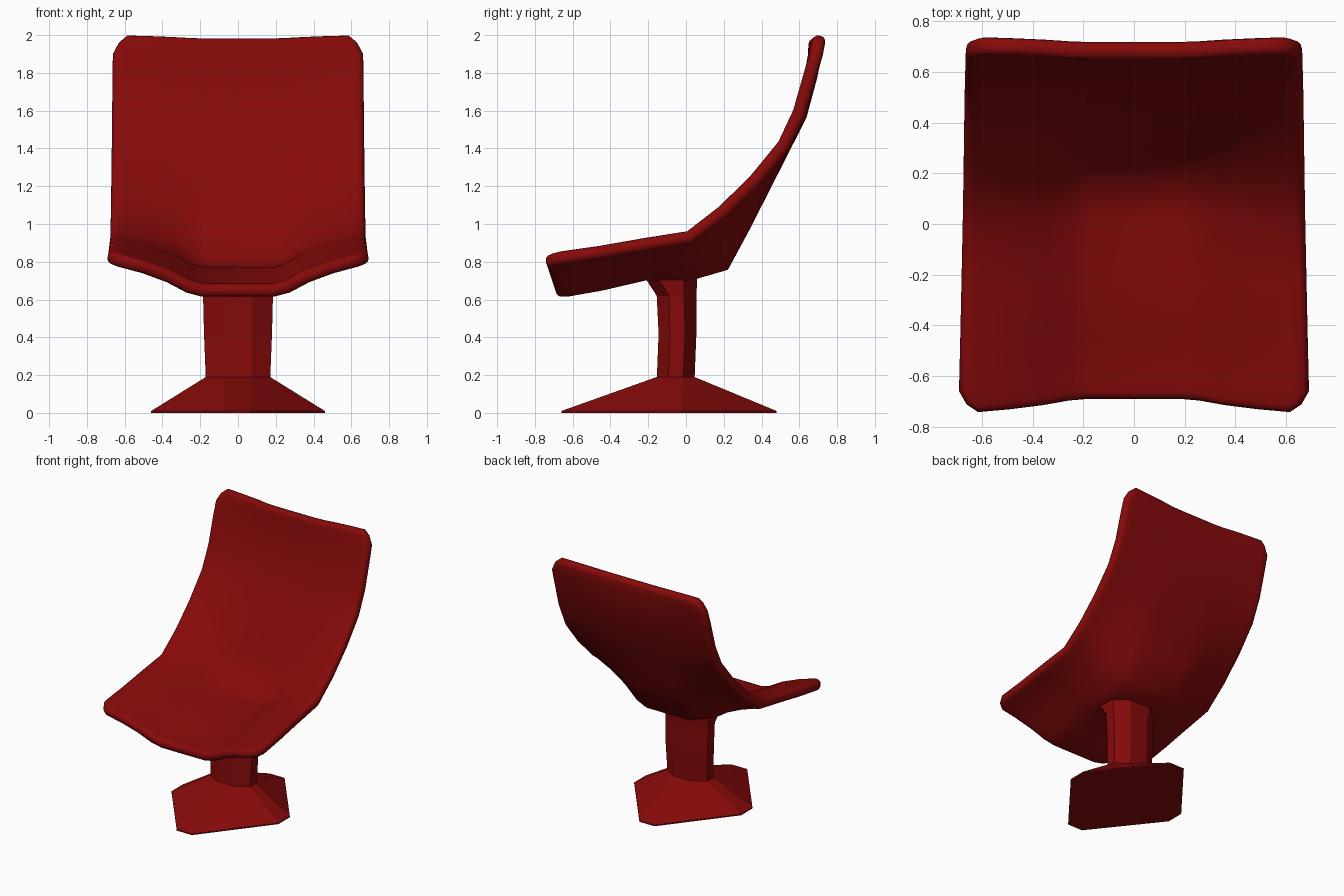
import bpy, bmesh

if "Cube" in bpy.data.objects:
    bpy.data.objects.remove(bpy.data.objects["Cube"])

red = bpy.data.materials.new("dark_red")
red.diffuse_color = (0.24, 0.003, 0.003, 1)
red.use_nodes = True
red.node_tree.nodes["Principled BSDF"].inputs["Base Color"].default_value = red.diffuse_color


def make_object(name, bm):
    bmesh.ops.recalc_face_normals(bm, faces=bm.faces)
    mesh = bpy.data.meshes.new(name)
    bm.to_mesh(mesh)
    bm.free()
    obj = bpy.data.objects.new(name, mesh)
    obj.data.materials.append(red)
    bpy.context.collection.objects.link(obj)
    return obj


# Seat shell: stations from front lip to top of back
# (centre y, centre z, edge y, edge z, half width)
stations = [
    (-0.69, 0.648, -0.745, 0.81, 0.685),
    (-0.62, 0.652, -0.66, 0.825, 0.69),
    (-0.45, 0.682, -0.45, 0.855, 0.685),
    (-0.22, 0.735, -0.22, 0.895, 0.68),
    (0.02, 0.735, 0.02, 0.935, 0.675),
    (0.20, 0.785, 0.20, 1.075, 0.672),
    (0.305, 0.985, 0.37, 1.24, 0.67),
    (0.46, 1.29, 0.52, 1.42, 0.668),
    (0.605, 1.575, 0.60, 1.59, 0.666),
    (0.66, 1.78, 0.66, 1.80, 0.665),
    (0.68, 1.89, 0.69, 1.90, 0.662),
    (0.685, 1.982, 0.71, 1.998, 0.65),
]
# Cross-section: flat middle, rising wings (fraction of width, fraction of rise)
half = [(0.27, 0.0), (0.38, 0.12), (0.53, 0.45), (0.72, 0.74), (0.9, 0.94), (1.0, 1.0)]
section = [(-u, t) for u, t in reversed(half)] + [(0, 0)] + half

bm = bmesh.new()
grid = [[bm.verts.new((u * w, cy + (ey - cy) * t, cz + (ez - cz) * t))
         for u, t in section] for cy, cz, ey, ez, w in stations]
for a, b in zip(grid, grid[1:]):
    for i in range(len(section) - 1):
        bm.faces.new((a[i], a[i + 1], b[i + 1], b[i]))
# soften the four outline corners
for r, r2 in ((0, 1), (-1, -2)):
    for c, c2 in ((0, 1), (-1, -2)):
        grid[r][c].co = grid[r][c].co.lerp(grid[r2][c2].co, 0.38)
shell = make_object("seat_shell", bm)
solid = shell.modifiers.new("thickness", 'SOLIDIFY')
solid.thickness = 0.07
solid.offset = 0
bevel = shell.modifiers.new("rounded_rim", 'BEVEL')
bevel.width = 0.03
bevel.segments = 3
bevel.limit_method = 'ANGLE'
bevel.angle_limit = 1.0
for p in shell.data.polygons:
    p.use_smooth = True


def loft(name, rings):
    """Stack of octagons: (half x, half y, flat half x, flat half y, centre y, z)."""
    bm = bmesh.new()
    loops = []
    for hx, hy, fx, fy, y0, z in rings:
        pts = [(hx, -fy), (hx, fy), (fx, hy), (-fx, hy),
               (-hx, fy), (-hx, -fy), (-fx, -hy), (fx, -hy)]
        loops.append([bm.verts.new((x, y + y0, z)) for x, y in pts])
    for a, b in zip(loops, loops[1:]):
        for i in range(8):
            j = (i + 1) % 8
            bm.faces.new((a[i], a[j], b[j], b[i]))
    bm.faces.new(loops[0][::-1])
    bm.faces.new(loops[-1])
    return make_object(name, bm)


# Eight-sided column with a flared neck under the seat
loft("column", [
    (0.17, 0.10, 0.075, 0.04, -0.055, 0.17),
    (0.18, 0.10, 0.075, 0.04, -0.045, 0.42),
    (0.185, 0.105, 0.075, 0.04, -0.05, 0.62),
    (0.20, 0.14, 0.10, 0.07, -0.08, 0.72),
])

# Wide eight-sided foot
loft("base", [
    (0.46, 0.57, 0.065, 0.07, -0.09, 0.0),
    (0.46, 0.57, 0.065, 0.07, -0.09, 0.01),
    (0.17, 0.10, 0.075, 0.04, -0.055, 0.19),
])
